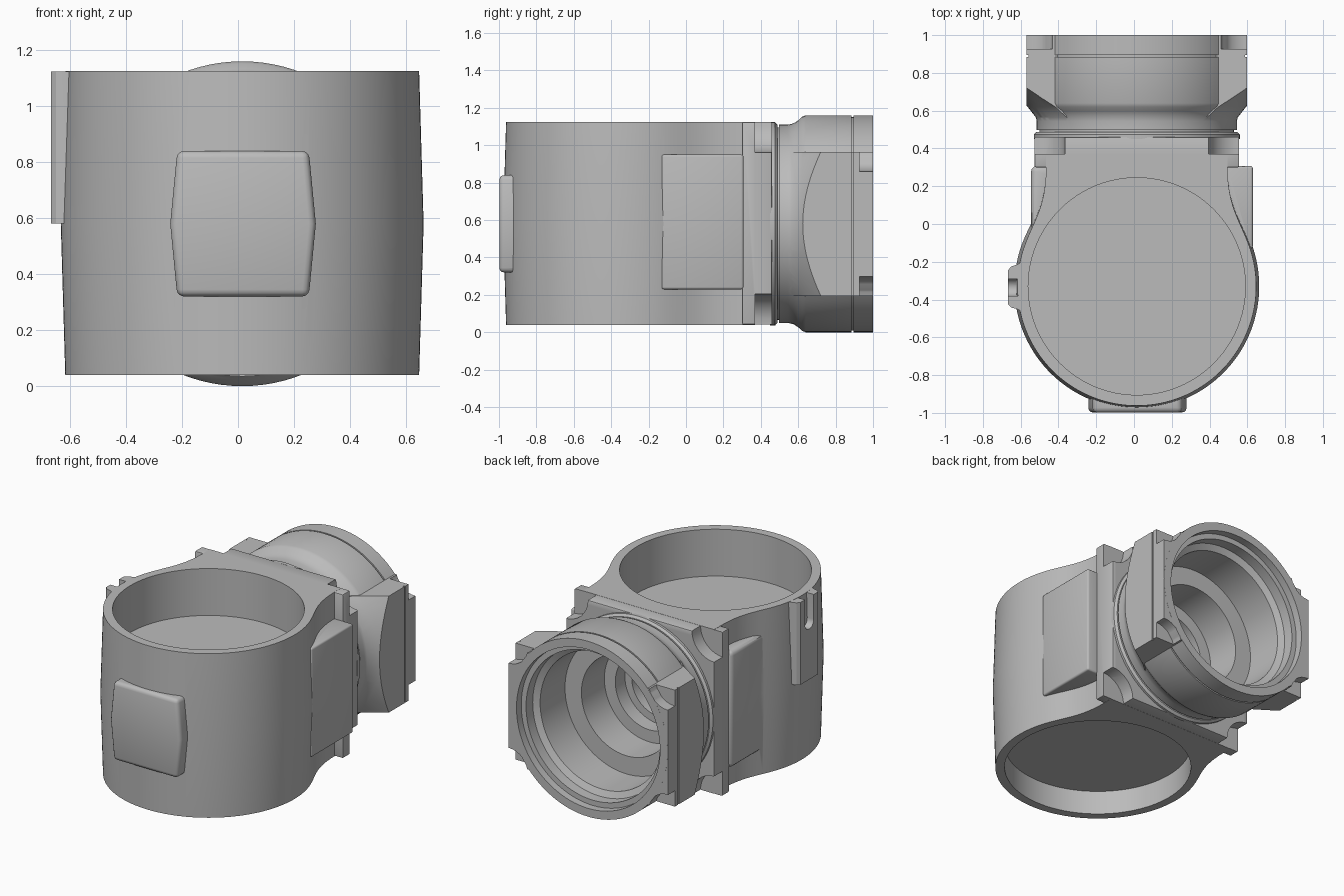
import bpy, bmesh
from math import sin, cos, pi, radians
from mathutils import Vector
from mathutils.geometry import interpolate_bezier

if "Cube" in bpy.data.objects:
    bpy.data.objects.remove(bpy.data.objects["Cube"], do_unlink=True)

CX, CY, CZ = 0.015, -0.33, 0.58      # upright bore axis (CX, CY), neck axis (CX, CZ)
BOTTOM, TOP = 0.04, 1.125

grey = bpy.data.materials.new("cast_grey")
grey.use_nodes = True
GREY = (0.5, 0.5, 0.5, 1)
grey.diffuse_color = GREY
grey.node_tree.nodes["Principled BSDF"].inputs["Base Color"].default_value = GREY


def loft(name, rings):
    """Skin equal rings of points and cap both ends."""
    bm = bmesh.new()
    loops = [[bm.verts.new(p) for p in ring] for ring in rings]
    n = len(loops[0])
    for a, b in zip(loops, loops[1:]):
        for i in range(n):
            j = (i + 1) % n
            bm.faces.new((a[i], a[j], b[j], b[i]))
    bm.faces.new(loops[0])
    bm.faces.new(loops[-1])
    bmesh.ops.recalc_face_normals(bm, faces=bm.faces)
    mesh = bpy.data.meshes.new(name)
    bm.to_mesh(mesh)
    bm.free()
    mesh.materials.append(grey)
    ob = bpy.data.objects.new(name, mesh)
    bpy.context.collection.objects.link(ob)
    return ob


def prism(name, outline, z0, z1):
    return loft(name, [[(x, y, z) for x, y in outline] for z in (z0, z1)])


def box(name, x0, x1, y0, y1, z0, z1):
    return prism(name, [(x0, y0), (x1, y0), (x1, y1), (x0, y1)], z0, z1)


def turned(name, profile, x=CX, z=CZ, n=96):
    """Revolve (y, radius) pairs about an axis along y."""
    return loft(name, [[(x + r * cos(2 * pi * i / n), y, z + r * sin(2 * pi * i / n))
                        for i in range(n)] for y, r in profile])


def upright(name, r, z0, z1, n=96):
    ring = [(CX + r * cos(2 * pi * i / n), CY + r * sin(2 * pi * i / n)) for i in range(n)]
    return prism(name, ring, z0, z1)


def apply(ob, mod):
    bpy.context.view_layer.objects.active = ob
    bpy.ops.object.modifier_apply(modifier=mod.name)


def bevel(ob, width, segments=3):
    mod = ob.modifiers.new("Bevel", 'BEVEL')
    mod.width, mod.segments = width, segments
    mod.limit_method, mod.angle_limit = 'ANGLE', radians(30)
    apply(ob, mod)
    return ob


def combine(ob, other, operation):
    mod = ob.modifiers.new("Boolean", 'BOOLEAN')
    mod.operation, mod.object, mod.solver = operation, other, 'EXACT'
    apply(ob, mod)
    bpy.data.objects.remove(other, do_unlink=True)
    return ob


def body_outline(r):
    """Front arc flowing into two concave shoulders towards the neck."""
    a = radians(20)
    start = Vector((r * cos(a), r * sin(a), 0))
    side = interpolate_bezier(start, start + 0.15 * Vector((-sin(a), cos(a), 0)),
                              Vector((0.48, 0.42, 0)), Vector((0.48, 0.64, 0)), 14)
    side = [(p.x, p.y) for p in side] + [(0.48, 0.70)]
    arc = [(r * cos(t), r * sin(t)) for t in
           (-pi - a + (pi + 2 * a) * i / 80 for i in range(1, 80))]
    pts = arc + side + [(-x, y) for x, y in reversed(side)]
    return [(x + CX, y + CY) for x, y in pts]


# Main housing, slightly barrelled
housing = loft("housing", [[(x, y, z) for x, y in body_outline(r)]
                           for z, r in ((BOTTOM, 0.632), (CZ, 0.648), (TOP, 0.632))])

# Side plates
combine(housing, bevel(box("right_plate", 0.3, 0.629, -0.13, 0.307, 0.23, 0.95), 0.012), 'UNION')
combine(housing, bevel(box("left_plate", -0.545, -0.3, -0.05, 0.307, 0.2, 0.97), 0.03), 'UNION')

# Square flange with scooped corners
flange = bevel(box("flange", CX - 0.542, CX + 0.542, 0.3, 0.46, BOTTOM + 0.001, TOP - 0.001), 0.008, 2)
for sx in (-1, 1):
    for z in (BOTTOM, TOP):
        combine(flange, turned("scoop", [(0.37, 0.165), (0.5, 0.165)],
                               CX + sx * 0.545, z, 32), 'DIFFERENCE')
combine(housing, flange, 'UNION')

# Raised front pad with bowed sides
pad = loft("front_pad", [[(CX + 0.003 + x, y, CZ + z) for x, z in
                          ((-0.235, -0.26), (0.235, -0.26), (0.26, 0),
                           (0.235, 0.26), (-0.235, 0.26), (-0.26, 0))]
                         for y in (-0.87, -0.998)])
combine(housing, bevel(pad, 0.025), 'UNION')

# Slotted rib on the side
rib = prism("rib", [(-0.57, -0.19), (-0.62, -0.215), (-0.65, -0.225), (-0.667, -0.245),
                    (-0.667, -0.425), (-0.65, -0.442), (-0.62, -0.45), (-0.57, -0.475)],
            CZ, TOP - 0.001)
combine(rib, box("slot", -0.75, -0.612, -0.382, -0.29, 0.96, 1.3), 'DIFFERENCE')
slot_end = loft("slot_end", [[(x, CY - 0.006 + 0.046 * cos(2 * pi * i / 24),
                               0.96 + 0.046 * sin(2 * pi * i / 24)) for i in range(24)]
                             for x in (-0.75, -0.612)])
combine(rib, slot_end, 'DIFFERENCE')
combine(housing, rib, 'UNION')

# Upper and lower pockets
combine(housing, upright("upper_pocket", 0.575, 0.815, 1.3), 'DIFFERENCE')
combine(housing, upright("lower_pocket", 0.575, -0.2, 0.2), 'DIFFERENCE')

# Turned neck with collar and two grooves
neck = turned("neck", [(0.45, 0.545), (0.475, 0.545), (0.488, 0.53), (0.488, 0.515),
                       (0.498, 0.515), (0.498, 0.53), (0.545, 0.53), (0.575, 0.537),
                       (0.6, 0.553), (0.62, 0.572), (0.64, 0.58), (0.885, 0.58),
                       (0.885, 0.57), (0.895, 0.57), (0.895, 0.58), (1.0, 0.58)])

# Flat-sided block on the neck, trimmed by a cone at its inner end
half = [(0.583, 0.5), (0.583, 0.885), (0.573, 0.885), (0.573, 0.895), (0.583, 0.895), (0.583, 0.9995)]
outline = [(CX + x, y) for x, y in half] + [(CX - x, y) for x, y in reversed(half)]
block = prism("neck_block", outline, CZ - 0.385, CZ + 0.385)
combine(block, turned("cone", [(0.52, 0.5), (0.62, 0.578), (0.73, 0.71), (1.1, 0.71)]), 'INTERSECT')
for sx in (-1, 1):
    for sz in (-1, 1):
        combine(block, turned("notch", [(0.927, 0.135), (1.1, 0.135)],
                              CX + sx * 0.578, CZ + sz * 0.415, 32), 'DIFFERENCE')
combine(neck, block, 'UNION')

# Stepped bore through neck and housing
bore = [(1.1, 0.525), (0.95, 0.525), (0.95, 0.49), (0.88, 0.49), (0.86, 0.45), (0.6, 0.45),
        (0.6, 0.33), (0.36, 0.33), (0.36, 0.25), (0.26, 0.25), (0.26, 0.2), (0.12, 0.2)]
for part in (housing, neck):
    combine(part, turned("bore", bore), 'DIFFERENCE')

# Smooth curved faces, keep hard edges
bpy.ops.object.select_all(action='DESELECT')
for part in (housing, neck):
    part.select_set(True)
bpy.context.view_layer.objects.active = housing
bpy.ops.object.shade_smooth_by_angle(angle=radians(30))
